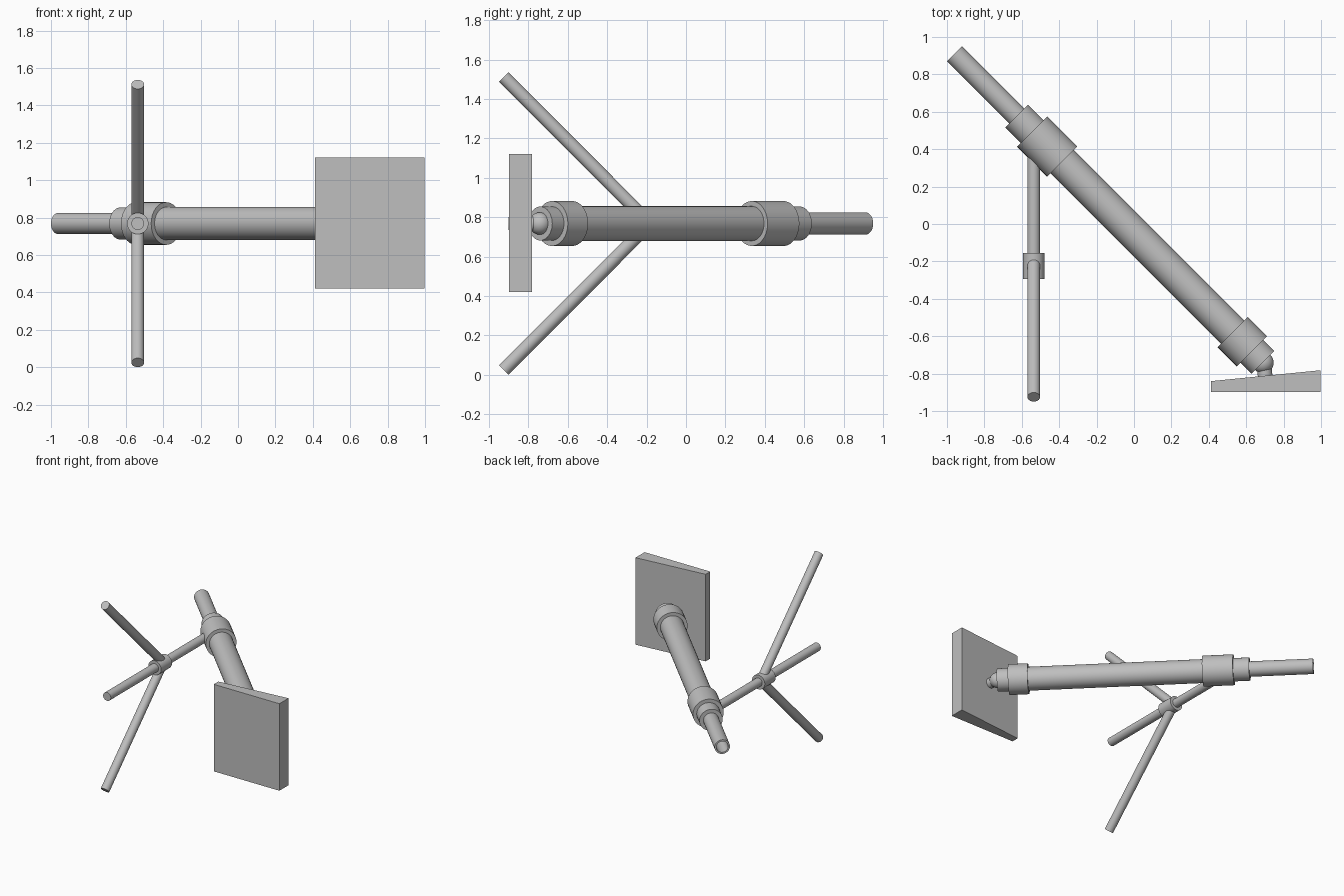
import bpy, bmesh, math
from mathutils import Vector

if "Cube" in bpy.data.objects:
    bpy.data.objects.remove(bpy.data.objects["Cube"])

ZC = 0.768          # height of the barrel axis
SEG = 40

grey = bpy.data.materials.new("light_grey")
grey.diffuse_color = (0.52, 0.52, 0.52, 1)
grey.use_nodes = True
grey.node_tree.nodes["Principled BSDF"].inputs["Base Color"].default_value = grey.diffuse_color


def finish(name, bm, smooth=True):
    bmesh.ops.recalc_face_normals(bm, faces=bm.faces)
    me = bpy.data.meshes.new(name)
    bm.to_mesh(me)
    bm.free()
    me.materials.append(grey)
    ob = bpy.data.objects.new(name, me)
    bpy.context.collection.objects.link(ob)
    if smooth:
        bpy.ops.object.select_all(action='DESELECT')
        ob.select_set(True)
        bpy.context.view_layer.objects.active = ob
        bpy.ops.object.shade_smooth_by_angle(angle=math.radians(35))
    return ob


def lathe(name, origin, direction, profile, seg=SEG):
    """Spin (distance, radius) points round an axis; both ends are capped."""
    bm = bmesh.new()
    o, d = Vector(origin), Vector(direction).normalized()
    v = Vector((0, 0, 1)) if abs(d.z) < 0.1 else Vector((1, 0, 0))
    u = d.cross(v)
    angles = [2 * math.pi * i / seg for i in range(seg)]
    rings = [[bm.verts.new(o + d * s + (u * math.cos(a) + v * math.sin(a)) * r)
              for a in angles] for s, r in profile]
    for a, b in zip(rings, rings[1:]):
        for i in range(seg):
            j = (i + 1) % seg
            bm.faces.new((a[i], a[j], b[j], b[i]))
    bm.faces.new(rings[0])
    bm.faces.new(rings[-1])
    return finish(name, bm)


def rod(name, a, b, r, seg=SEG):
    a, b = Vector(a), Vector(b)
    return lathe(name, a, b - a, [(0, r), ((b - a).length, r)], seg)


# Barrel parts, measured along the diagonal axis from the open end
start, along = (-0.96, 0.91, ZC), (1, -1, 0)
lathe("inner_tube", start, along,
      [(0.47, 0.044), (0, 0.044), (0, 0.057), (0.50, 0.057)])
lathe("upper_collar", start, along,
      [(0.47, 0.086), (0.587, 0.086), (0.587, 0.114), (0.815, 0.114)])
lathe("main_tube", start, along, [(0.80, 0.088), (2.12, 0.088)])
lathe("lower_collar", start, along,
      [(2.104, 0.114), (2.249, 0.114), (2.249, 0.086), (2.333, 0.086)])

# Ball joint and its neck on the plate
bm = bmesh.new()
bmesh.ops.create_uvsphere(bm, u_segments=32, v_segments=16, radius=0.057)
bmesh.ops.translate(bm, verts=bm.verts, vec=(0.69, -0.742, ZC))
finish("ball_joint", bm)
rod("ball_neck", (0.697, -0.75, ZC), (0.702, -0.83, ZC), 0.039)

# Wedge-shaped plate, extruded upwards
bm = bmesh.new()
base = [bm.verts.new((x, y, 0.42)) for x, y in
        ((0.413, -0.898), (0.997, -0.898), (0.997, -0.782), (0.413, -0.840))]
ext = bmesh.ops.extrude_face_region(bm, geom=[bm.faces.new(base)])
bmesh.ops.translate(bm, vec=(0, 0, 0.70),
                    verts=[g for g in ext["geom"] if isinstance(g, bmesh.types.BMVert)])
bm.faces.ensure_lookup_table()
finish("base_plate", bm, smooth=False)

# Support: straight rod, hub and two splayed legs
X = -0.536
rod("support_rod", (X, 0.45, ZC), (X, -0.90, ZC), 0.034)
rod("support_hub", (X, -0.155, ZC), (X, -0.293, ZC), 0.057)
for name, sign in (("upper_leg", 1), ("lower_leg", -1)):
    rod(name, (X, -0.183, ZC), (X, -0.925, ZC + sign * 0.7435), 0.034)
